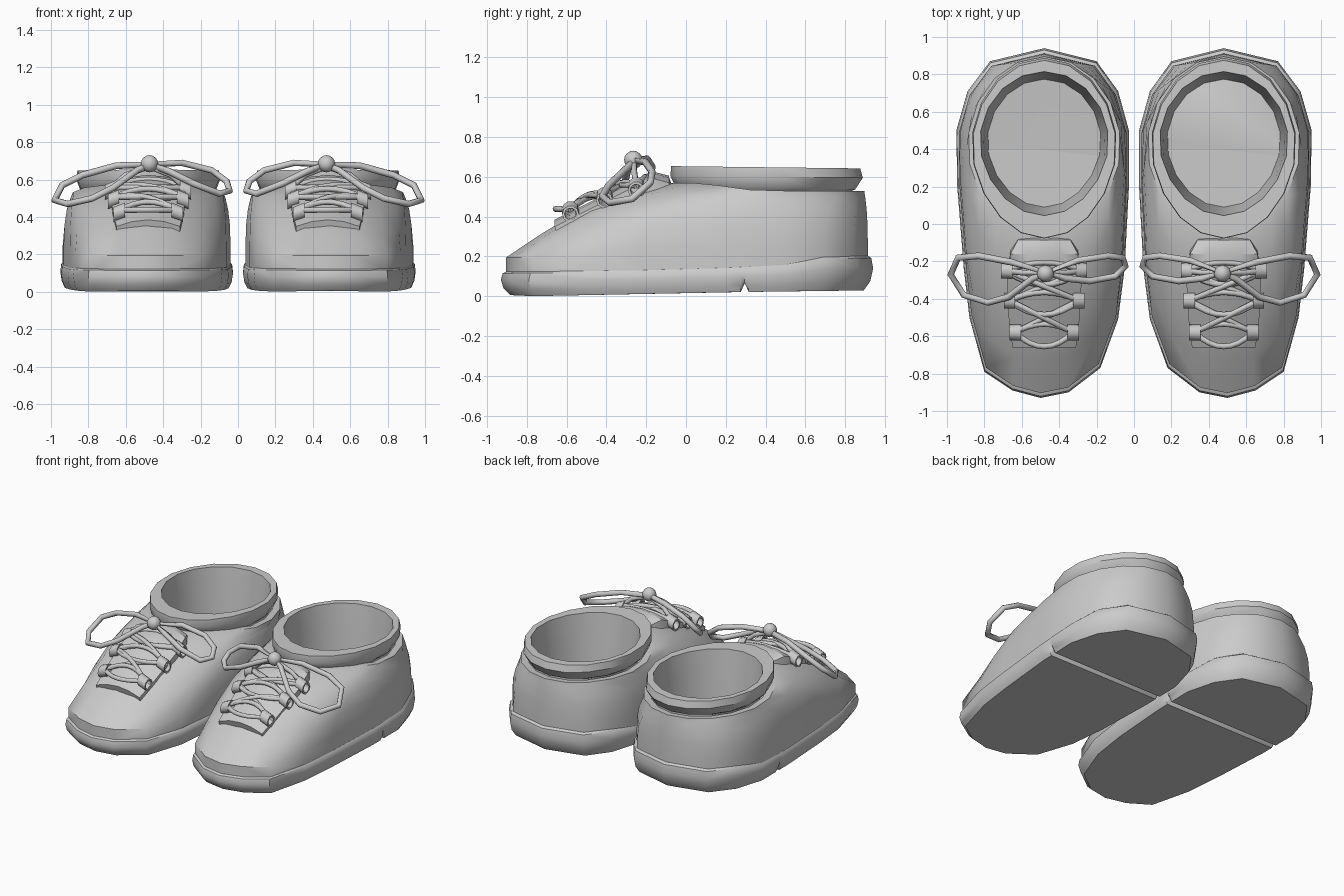
import bpy, bmesh, math
from mathutils import Vector

if "Cube" in bpy.data.objects:
    bpy.data.objects.remove(bpy.data.objects["Cube"])

grey = bpy.data.materials.new("light grey")
grey.diffuse_color = (0.6, 0.6, 0.6, 1)
grey.use_nodes = True
grey.node_tree.nodes["Principled BSDF"].inputs["Base Color"].default_value = grey.diffuse_color
CX = 0.487
N = 18

# Plan outline of one shoe, from the heel round by the outer side
OUTLINE = [(.48, .94), (.77, .87), (.89, .71), (.95, .5), (.945, .2), (.91, -.24),
           (.88, -.5), (.80, -.79), (.65, -.89), (.5, -.93), (.35, -.9), (.18, -.77),
           (.085, -.51), (.05, -.24), (.027, .2), (.027, .5), (.085, .71), (.2, .87)]


def finish(bm, name, angle=35):
    """Turn a bmesh into a shaded object mirrored to the other shoe."""
    bmesh.ops.recalc_face_normals(bm, faces=bm.faces)
    me = bpy.data.meshes.new(name)
    bm.to_mesh(me)
    bm.free()
    me.materials.append(grey)
    ob = bpy.data.objects.new(name, me)
    bpy.context.collection.objects.link(ob)
    bpy.ops.object.select_all(action='DESELECT')
    ob.select_set(True)
    bpy.context.view_layer.objects.active = ob
    bpy.ops.object.shade_smooth_by_angle(angle=math.radians(angle))
    mod = ob.modifiers.new("pair", 'MIRROR')
    mod.use_clip = False
    mod.use_mirror_merge = False
    return ob


def loft(rings, cap_start=False, cap_end=False, closed=False):
    bm = bmesh.new()
    vs = [[bm.verts.new(p) for p in r] for r in rings]
    n = len(rings[0])
    pairs = list(zip(vs, vs[1:])) + ([(vs[-1], vs[0])] if closed else [])
    for a, b in pairs:
        for i in range(n):
            j = (i + 1) % n
            bm.faces.new((a[i], a[j], b[j], b[i]))
    if cap_start:
        bm.faces.new(vs[0][::-1])
    if cap_end:
        bm.faces.new(vs[-1])
    return bm


def lerp(pts, x):
    """Piecewise linear lookup."""
    for (x0, y0), (x1, y1) in zip(pts, pts[1:]):
        if x <= x1:
            return y0 + (y1 - y0) * max(0, (x - x0) / (x1 - x0))
    return pts[-1][1]


def outline(scale):
    return [(CX + (x - CX) * scale, y * scale) for x, y in OUTLINE]


def oval(rx, ry, cy=.405):
    """Ankle opening, slightly narrower towards the toe."""
    pts = []
    for i in range(N):
        a = math.radians(90 - 360 / N * i)
        w = 1 - .08 * max(0, -math.sin(a))
        pts.append((.48 + rx * w * math.cos(a), cy + ry * math.sin(a)))
    return pts


# Sole: bulging rim, raised heel cup, notch in front of the heel
def sole_top(y):
    return lerp([(-.93, .13), (0, .14), (.5, .165), (.7, .21), (.94, .215)], y)


def sole_bottom(y):
    return lerp([(-.93, .01), (-.8, 0), (.3, .022), (.94, .03)], y)


rings = []
for s, f in [(.95, 0), (.985, .25), (1, .6), (.99, .88), (.955, 1)]:
    rings.append([(x, y, sole_bottom(y) * (1 - f) + sole_top(y) * f) for x, y in outline(s)])
bm = loft(rings, True, True)
for cut in (.275, .295, .315):
    bmesh.ops.bisect_plane(bm, geom=bm.verts[:] + bm.edges[:] + bm.faces[:],
                           plane_co=(0, cut, 0), plane_no=(0, 1, 0))
for v in bm.verts:
    if abs(v.co.y - .295) < .003 and v.co.z < .1:
        v.co.z = max(v.co.z, .065)
        v.co.x = CX + (v.co.x - CX) * .97
finish(bm, "sole", 40)

# Upper: blends from the sole outline to the ankle opening
SIDE = [(0, .12), (0, .25), (.1, .36), (.35, .44), (.7, .495), (1, .53)]
FRONT = [(0, .11), (0, .195), (.2, .305), (.45, .43), (.75, .515), (1, .57)]
base, top = outline(.972), oval(.41, .49)
rings = []
for (s0, z0), (s1, z1) in zip(SIDE, FRONT):
    ring = []
    for i in range(N):
        down = -math.sin(math.radians(90 - 360 / N * i))
        f = min(1, max(0, down * 1.25))
        f = f * f * (3 - 2 * f)
        s, z = s0 + (s1 - s0) * f, z0 + (z1 - z0) * f
        ring.append((base[i][0] + (top[i][0] - base[i][0]) * s,
                     base[i][1] + (top[i][1] - base[i][1]) * s, z))
    rings.append(ring)
rings.append([(x, y, p[2] - .005) for (x, y), p in zip(oval(.36, .44), rings[-1])])
finish(loft(rings), "upper", 45)


# Collar band with the inner lining and insole
def level(rx, ry, cy, z, tilt=0):
    return [(x, y, z + tilt * (y - .4)) for x, y in oval(rx, ry, cy)]


finish(loft([level(.35, .43, .405, .53),
             level(.37, .455, .395, .55, -.03),
             level(.39, .483, .405, .60, -.01),
             level(.385, .475, .40, .648, -.012),
             level(.345, .385, .43, .648, -.012),
             level(.33, .37, .43, .5),
             level(.305, .34, .43, .16)], False, True), "collar_and_lining", 30)

# Tongue: arched pad over the instep
TONGUE = [(-.66, .385, .17), (-.5, .465, .19), (-.3, .565, .20), (-.16, .625, .18), (-.085, .605, .14)]
rings = []
for y, z, w in TONGUE:
    row = [(.48 + w * k, y, z - .035 * k * k) for k in (-1, -.5, 0, .5, 1)]
    rings.append(row + [(x, y + .02, h - .06) for x, y, h in reversed(row)])
finish(loft(rings, True, True), "tongue", 40)

# Lace loops: three pairs of short curved bands
ROWS = [(-.58, .435, .155), (-.41, .505, .185), (-.25, .555, .20)]
bm = bmesh.new()
for y, z, w in ROWS:
    for side in (-1, 1):
        sect = []
        for r, dx in ((.042, -.03), (.042, .03), (.03, .03), (.03, -.03)):
            ring = []
            for k in range(10):
                a = math.tau * k / 10
                ring.append(bm.verts.new((.48 + side * w + dx, y + r * math.cos(a),
                                          z - .01 - side * dx * .4 + r * math.sin(a))))
            sect.append(ring)
        for a, b in zip(sect, sect[1:] + sect[:1]):
            for i in range(10):
                j = (i + 1) % 10
                bm.faces.new((a[i], a[j], b[j], b[i]))
finish(bm, "lace_loops", 40)


# Laces and bow: round cords along smoothed paths
def cord(name, paths, radius, cyclic=False):
    cu = bpy.data.curves.new(name, 'CURVE')
    cu.dimensions = '3D'
    cu.bevel_depth = radius
    cu.bevel_resolution = 2
    cu.use_fill_caps = True
    for path in paths:
        sp = cu.splines.new('POLY')
        sp.points.add(len(path) - 1)
        for p, co in zip(sp.points, path):
            p.co = (*co, 1)
        sp.use_cyclic_u = cyclic
    tmp = bpy.data.objects.new(name + "_path", cu)
    bpy.context.collection.objects.link(tmp)
    me = bpy.data.meshes.new_from_object(tmp.evaluated_get(bpy.context.evaluated_depsgraph_get()))
    bpy.data.objects.remove(tmp)
    bm = bmesh.new()
    bm.from_mesh(me)
    finish(bm, name, 60)


paths = []
STEPS = [k / 4 for k in range(-4, 5)]
for y, z, w in ROWS:
    for bow in (-.075, .045):
        paths.append([(.48 + w * k, y + bow * (1 - k * k), z + (.03 + bow * .35) * (1 - k * k))
                      for k in STEPS])
for (y0, z0, w0), (y1, z1, w1) in zip(ROWS, ROWS[1:]):
    for side in (-1, 1):
        a, b = Vector((.48 - side * w0, y0, z0)), Vector((.48 + side * w1, y1, z1))
        paths.append([a.lerp(b, (k + 1) / 2) + Vector((0, 0, (.03 + .008 * side) * (1 - k * k)))
                      for k in STEPS])
y, z, w = ROWS[2]
for side in (-1, 1):
    paths.append([(.48 + side * w, y, z), (.48 + side * .12, y - .01, z + .07), (.475, -.26, .67)])
cord("laces", paths, .015)

OUTER = [(.47, -.26, .68), (.65, -.205, .675), (.83, -.17, .625), (.94, -.18, .57), (.98, -.27, .49),
         (.91, -.38, .47), (.78, -.42, .50), (.67, -.39, .555), (.54, -.29, .65)]
INNER = [(.47, -.26, .68), (.3, -.195, .69), (.14, -.17, .65), (.06, -.18, .59), (.045, -.225, .54),
         (.1, -.28, .525), (.24, -.305, .58), (.37, -.29, .645)]
cord("bow_loops", [OUTER, INNER], .018, True)

# Knot at the middle of the bow
bm = bmesh.new()
bmesh.ops.create_uvsphere(bm, u_segments=12, v_segments=8, radius=.046)
bmesh.ops.translate(bm, verts=bm.verts, vec=(.473, -.265, .685))
finish(bm, "knot", 60)
